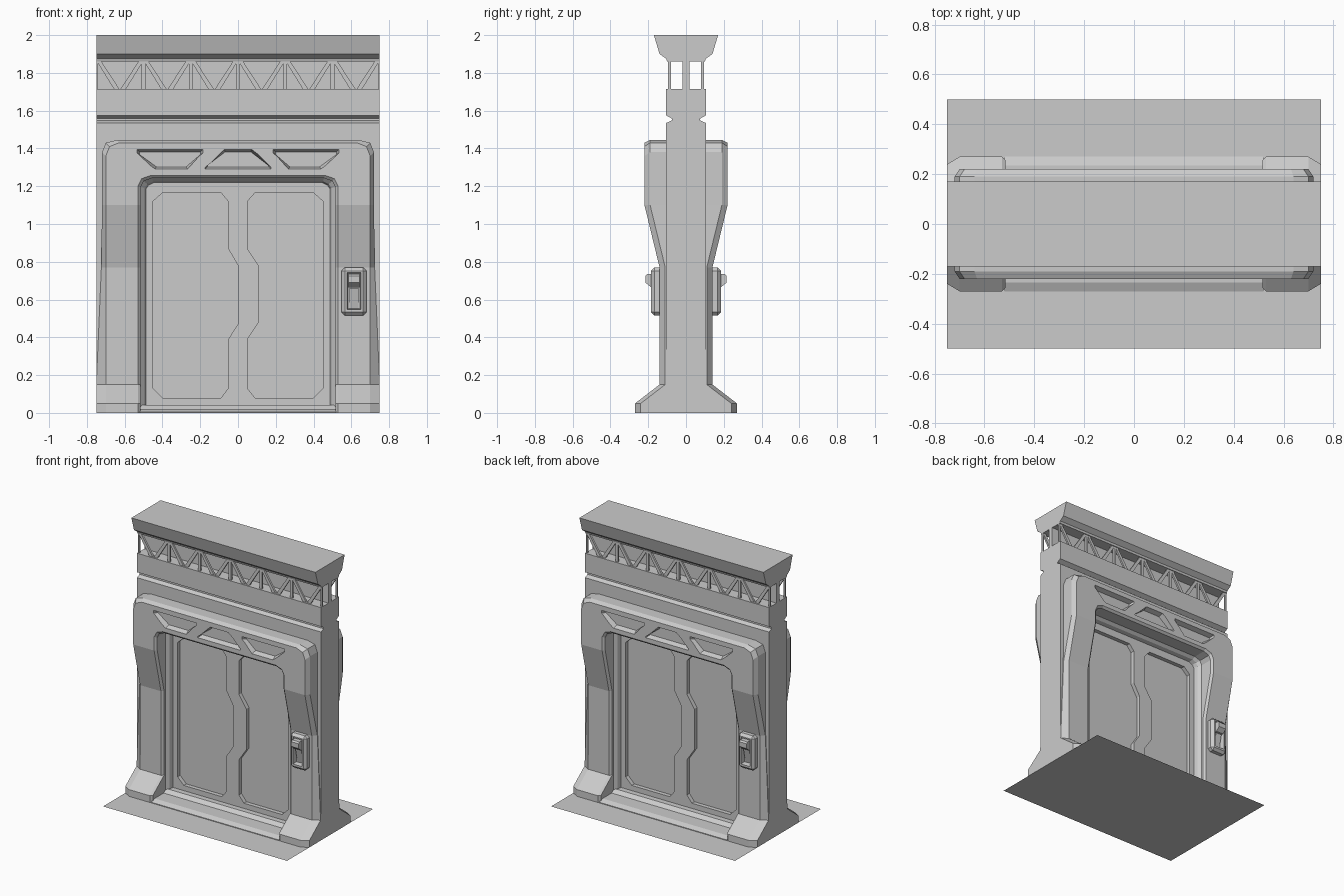
import bpy, bmesh, math
from mathutils import Matrix

if "Cube" in bpy.data.objects:
    bpy.data.objects.remove(bpy.data.objects["Cube"])


def finish(name, bm):
    bmesh.ops.recalc_face_normals(bm, faces=bm.faces)
    me = bpy.data.meshes.new(name)
    bm.to_mesh(me)
    bm.free()
    ob = bpy.data.objects.new(name, me)
    bpy.context.collection.objects.link(ob)
    return ob


def loft(name, loops, closed=False):
    """Skin rings of equal length; ends are capped, or joined when closed."""
    bm = bmesh.new()
    rings = [[bm.verts.new(p) for p in ring] for ring in loops]
    n = len(rings[0])
    pairs = list(zip(rings, rings[1:] + rings[:1] if closed else rings[1:]))
    for a, b in pairs:
        for i in range(n):
            j = (i + 1) % n
            bm.faces.new((a[i], a[j], b[j], b[i]))
    if not closed:
        bm.faces.new(rings[0])
        bm.faces.new(rings[-1])
    return finish(name, bm)


def bar_x(name, profile, x0, x1):
    return loft(name, [[(x, y, z) for y, z in profile] for x in (x0, x1)])


def box(name, x, y, z, bevel=0):
    ob = bar_x(name, [(y[0], z[0]), (y[1], z[0]), (y[1], z[1]), (y[0], z[1])], *x)
    if bevel:
        bm = bmesh.new()
        bm.from_mesh(ob.data)
        bmesh.ops.bevel(bm, geom=bm.edges[:], offset=bevel, segments=1, affect='EDGES')
        bm.to_mesh(ob.data)
        bm.free()
    return ob


def plate(name, outline, y0, y1, taper=0):
    """Extrude an x/z outline from y0 to y1, pulling the far end in by taper."""
    xs, zs = zip(*outline)
    cx, cz = (max(xs) + min(xs)) / 2, (max(zs) + min(zs)) / 2
    sx, sz = 1 - 2 * taper / (max(xs) - min(xs)), 1 - 2 * taper / (max(zs) - min(zs))
    far = [(cx + (x - cx) * sx, y1, cz + (z - cz) * sz) for x, z in outline]
    return loft(name, [[(x, y0, z) for x, z in outline], far])


def turned(ob, name):
    new = bpy.data.objects.new(name, ob.data.copy())
    new.data.transform(Matrix.Rotation(math.pi, 4, 'Z'))
    bpy.context.collection.objects.link(new)
    return new


def cut(ob, cutters):
    for c in cutters:
        c.hide_render = True
        m = ob.modifiers.new("cut", 'BOOLEAN')
        m.object, m.solver = c, 'EXACT'
    dg = bpy.context.evaluated_depsgraph_get()
    me = bpy.data.meshes.new_from_object(ob.evaluated_get(dg))
    ob.modifiers.clear()
    ob.data = me
    for c in cutters:
        bpy.data.objects.remove(c)


def both_sides(half):
    """Mirror a (y, z) half profile into a closed profile."""
    return half + [(-y, z) for y, z in reversed(half)]


def lerp(table, z):
    for (a, va), (b, vb) in zip(table, table[1:]):
        if z <= b:
            return va + (vb - va) * (z - a) / (b - a)
    return table[-1][1]


# floor plate
bm = bmesh.new()
bm.faces.new([bm.verts.new((x, y, 0)) for x, y in
              ((-.75, -.5), (.75, -.5), (.75, .5), (-.75, .5))])
finish("floor_plate", bm)

# wall with groove, and its doorway
wall = bar_x("wall", both_sides([(.105, 0), (.105, 1.535), (.075, 1.548), (.075, 1.558),
                                 (.105, 1.575), (.105, 1.715)]), -.75, .75)
cut(wall, [box("doorway_cutter", (-.56, .56), (-.3, .3), (-.1, 1.3))])

# top beam and the web behind the trusses
bar_x("top_beam", both_sides([(.1, 1.86), (.105, 1.875), (.14, 1.9), (.17, 2)]), -.75, .75)
box("truss_web", (-.75, .75), (-.018, .018), (1.71, 1.865))

# door slab with recessed panels on both faces
left_panel = [(-.45, 1.12), (-.40, 1.165), (-.09, 1.165), (-.052, 1.12), (-.052, .87), (0, .78),
              (0, .47), (-.052, .39), (-.052, .13), (-.09, .08), (-.40, .08), (-.45, .13)]
right_panel = [(.05, 1.12), (.09, 1.165), (.40, 1.165), (.45, 1.12), (.45, .13), (.40, .08),
               (.09, .08), (.05, .13), (.05, .39), (.11, .48), (.11, .78), (.05, .87)]
door = box("door", (-.555, .555), (-.06, .06), (0, 1.295))
cutters = [plate("panel_cutter", p, -.1, -.03) for p in (left_panel, right_panel)]
cut(door, cutters + [turned(c, "panel_cutter_back") for c in cutters])

# door frame: arch-shaped rings, following the depth of the side profile
DEPTH = [(0, .27), (.05, .27), (.15, .14), (.77, .14), (1.1, .22), (1.6, .22)]
OUTER = [(0, .75), (.15, .75), (.85, .72), (1.1, .72)]


def arch(xfun, corner, yfun):
    half = [(xfun(z), z) for z in (0, .05, .15, .77, 1.1)] + corner
    right = [(x, -yfun(z), z) for x, z in half]
    return right + [(-x, y, z) for x, y, z in reversed(right)]


depth = lambda z: lerp(DEPTH, z)
outer_x = lambda z: lerp(OUTER, z)
outer_c = [(.72, 1.38), (.70, 1.43), (.64, 1.445)]
jamb_c = [(.515, 1.195), (.50, 1.227), (.455, 1.243)]
rings = [
    arch(outer_x, outer_c, lambda z: .10),
    arch(outer_x, outer_c, lambda z: depth(z) - .03),
    arch(lambda z: .70, [(.70, 1.36), (.68, 1.41), (.63, 1.43)], depth),
    arch(lambda z: .53, [(.53, 1.20), (.51, 1.24), (.46, 1.258)], depth),
    arch(lambda z: .515, jamb_c, lambda z: depth(z) - .015),
    arch(lambda z: .515, jamb_c, lambda z: .11),
    arch(lambda z: .495, [(.495, 1.19), (.48, 1.212), (.45, 1.226)], lambda z: .09),
    arch(lambda z: .485, [(.485, 1.185), (.472, 1.205), (.445, 1.218)], lambda z: .055),
]
frame = loft("frame_front", rings, closed=True)
# the ring closure at z = 0 spans the doorway: swap it for two foot caps
bm = bmesh.new()
bm.from_mesh(frame.data)
bmesh.ops.delete(bm, geom=[f for f in bm.faces if all(v.co.z < 1e-5 for v in f.verts)],
                 context='FACES_ONLY')
bmesh.ops.delete(bm, geom=[e for e in bm.edges if not e.link_faces], context='EDGES')
bmesh.ops.holes_fill(bm, edges=[e for e in bm.edges if e.is_boundary], sides=0)
bmesh.ops.recalc_face_normals(bm, faces=bm.faces)
bm.to_mesh(frame.data)
bm.free()

# header recesses
side = [(-.54, 1.40), (-.18, 1.40), (-.18, 1.38), (-.265, 1.285), (-.44, 1.285), (-.54, 1.38)]
middle = [(-.18, 1.285), (-.18, 1.295), (-.075, 1.40), (.075, 1.40), (.18, 1.295), (.18, 1.285)]
cut(frame, [plate("recess_cutter", p, -.235, -.185, .018)
            for p in (side, middle, [(-x, z) for x, z in side])])

# threshold
sill = bar_x("sill_front", [(-.27, 0), (-.27, .005), (-.235, .02), (-.13, .02), (-.10, .042),
                            (-.05, .042), (-.05, 0)], -.52, .52)

# truss: posts with a pair of braces each
bars = []
for k in range(-3, 4):
    x, w = k * .25, .01
    bars.append([(max(x - w, -.75), 1.71), (min(x + w, .75), 1.71),
                 (min(x + w, .75), 1.865), (max(x - w, -.75), 1.865)])
    for s in (-1, 1):
        if abs(x + s * .125) < .75:
            bars.append([(x, 1.865), (x + s * .024, 1.865), (x + s * .125, 1.71),
                         (x + s * .096, 1.71)])
truss = [plate("truss_bar_front", b, -.094, -.08) for b in bars]

# wall control: bevelled case, sloped pocket and lever
case = box("control_case", (.548, .68), (-.185, -.12), (.515, .77), .018)
cut(case, [plate("pocket_cutter", [(.575, .545), (.653, .545), (.653, .745), (.575, .745)],
                 -.20, -.15, .008)])
slope = bar_x("control_slope", [(-.145, .55), (-.15, .55), (-.175, .66), (-.145, .66)], .59, .638)
lever = bar_x("control_lever", [(-.145, .665), (-.185, .665), (-.215, .69), (-.215, .725),
                                (-.205, .735), (-.145, .735)], .584, .644)

# back side is the front turned half way round
for ob in [frame, sill, case, slope, lever] + truss:
    turned(ob, ob.name.replace("_front", "") + "_back")
